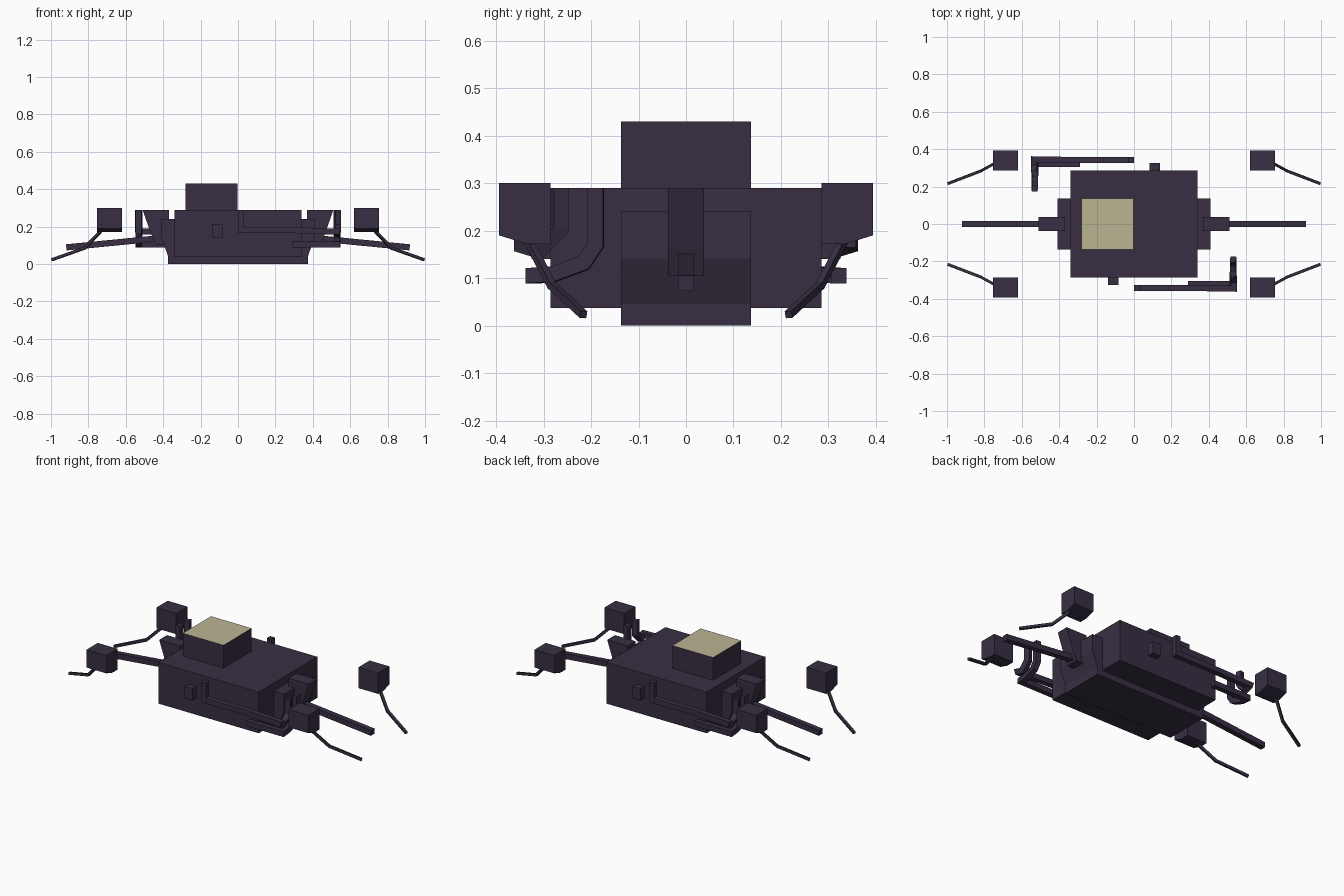
import bpy, bmesh, math
from mathutils import Vector

if "Cube" in bpy.data.objects:
    bpy.data.objects.remove(bpy.data.objects["Cube"])


def material(name, rgb):
    m = bpy.data.materials.new(name)
    m.diffuse_color = (*rgb, 1)
    m.use_nodes = True
    m.node_tree.nodes["Principled BSDF"].inputs["Base Color"].default_value = m.diffuse_color
    return m


DARK = material("dark plum", (0.040, 0.028, 0.056))
TAN = material("pale tan", (0.50, 0.46, 0.29))


def finish(name, bm, mirror=(), mats=(DARK,)):
    bmesh.ops.recalc_face_normals(bm, faces=bm.faces)
    me = bpy.data.meshes.new(name)
    bm.to_mesh(me)
    bm.free()
    ob = bpy.data.objects.new(name, me)
    bpy.context.collection.objects.link(ob)
    for m in mats:
        me.materials.append(m)
    if mirror:
        mod = ob.modifiers.new("Mirror", 'MIRROR')
        mod.use_axis = ('x' in mirror, 'y' in mirror, False)
        mod.use_mirror_merge = False
    return ob


def prism(name, pts, lo, hi, axis, **kw):
    """Extrude an (x,z) profile along y, or a (y,z) profile along x."""
    bm = bmesh.new()
    place = (lambda a, b, t: (a, t, b)) if axis == 'y' else (lambda a, b, t: (t, a, b))
    ends = [[bm.verts.new(place(a, b, t)) for a, b in pts] for t in (lo, hi)]
    for e in ends:
        bm.faces.new(e)
    n = len(pts)
    for i in range(n):
        j = (i + 1) % n
        bm.faces.new((ends[0][i], ends[0][j], ends[1][j], ends[1][i]))
    return finish(name, bm, **kw)


def box(name, x, y, z, **kw):
    return prism(name, [(x[0], z[0]), (x[1], z[0]), (x[1], z[1]), (x[0], z[1])], *y, 'y', **kw)


def tube(name, path, half, **kw):
    """Square tube with mitred bends."""
    bm = bmesh.new()
    p = [Vector(q) for q in path]
    d = [(b - a).normalized() for a, b in zip(p, p[1:])]
    ref = Vector((0, 0, 1)) if abs(d[0].z) < 0.9 else Vector((0, 1, 0))
    u = d[0].cross(ref).normalized()
    v = d[0].cross(u)
    cor = [p[0] + half * (a * u + b * v) for a, b in ((-1, -1), (1, -1), (1, 1), (-1, 1))]
    rings = [[bm.verts.new(c) for c in cor]]
    for i, di in enumerate(d):
        n = (di + d[i + 1]) if i + 1 < len(d) else di
        cor = [c + di * ((p[i + 1] - c).dot(n) / di.dot(n)) for c in cor]
        rings.append([bm.verts.new(c) for c in cor])
        for k in range(4):
            j = (k + 1) % 4
            bm.faces.new((rings[-2][k], rings[-2][j], rings[-1][j], rings[-1][k]))
    bm.faces.new(rings[0])
    bm.faces.new(rings[-1])
    return finish(name, bm, **kw)


def turned_copy(ob):
    """Second copy, turned half way round the vertical axis."""
    c = ob.copy()
    c.name = "rear_" + ob.name
    c.rotation_euler.z = math.pi
    bpy.context.collection.objects.link(c)


# Hull and keel with undercut ends
box("hull", (-0.34, 0.34), (-0.285, 0.285), (0.037, 0.29))
prism("keel", [(-0.375, 0), (0.375, 0), (0.375, 0.045), (0.41, 0.14), (0.41, 0.24),
               (-0.41, 0.24), (-0.41, 0.14), (-0.375, 0.045)], -0.137, 0.137, 'y')

# Top cabin with pale roof
cabin = box("cabin", (-0.28, -0.003), (-0.137, 0.137), (0.28, 0.43), mats=(DARK, TAN))
for f in cabin.data.polygons:
    f.material_index = 1 if f.normal.z > 0.9 else 0

# End brackets and drooping beams
prism("end_bracket", [(0.37, 0.105), (0.44, 0.105), (0.465, 0.16), (0.51, 0.29), (0.37, 0.29)],
      -0.038, 0.038, 'y', mirror='x')
tube("end_beam", [(0.38, 0, 0.142), (0.918, 0, 0.089)], 0.0165, mirror='x')

# Four corner pods with chamfered undersides, and their trailing rods
prism("corner_pod", [(0.285, 0.172), (0.335, 0.172), (0.394, 0.19), (0.394, 0.30), (0.285, 0.30)],
      0.62, 0.755, 'x', mirror='xy')
tube("pod_rod", [(0.725, 0.335, 0.185), (0.82, 0.283, 0.085), (0.995, 0.216, 0.023)],
     0.0075, mirror='xy')

# Side pipes and knobs, repeated on the opposite side
upper = tube("upper_pipe", [(0.016, -0.342, 0.29), (0.016, -0.342, 0.181), (0.30, -0.342, 0.181),
                            (0.53, -0.346, 0.173), (0.53, -0.31, 0.162),
                            (0.53, -0.268, 0.205), (0.53, -0.268, 0.29)], 0.016)
lower = tube("lower_pipe", [(0.29, -0.322, 0.105), (0.53, -0.322, 0.105), (0.53, -0.28, 0.108),
                            (0.53, -0.215, 0.132), (0.53, -0.19, 0.17), (0.53, -0.19, 0.29)], 0.016)
knob = box("side_knob", (-0.138, -0.083), (-0.325, -0.28), (0.14, 0.213))
for ob in (upper, lower, knob):
    turned_copy(ob)
